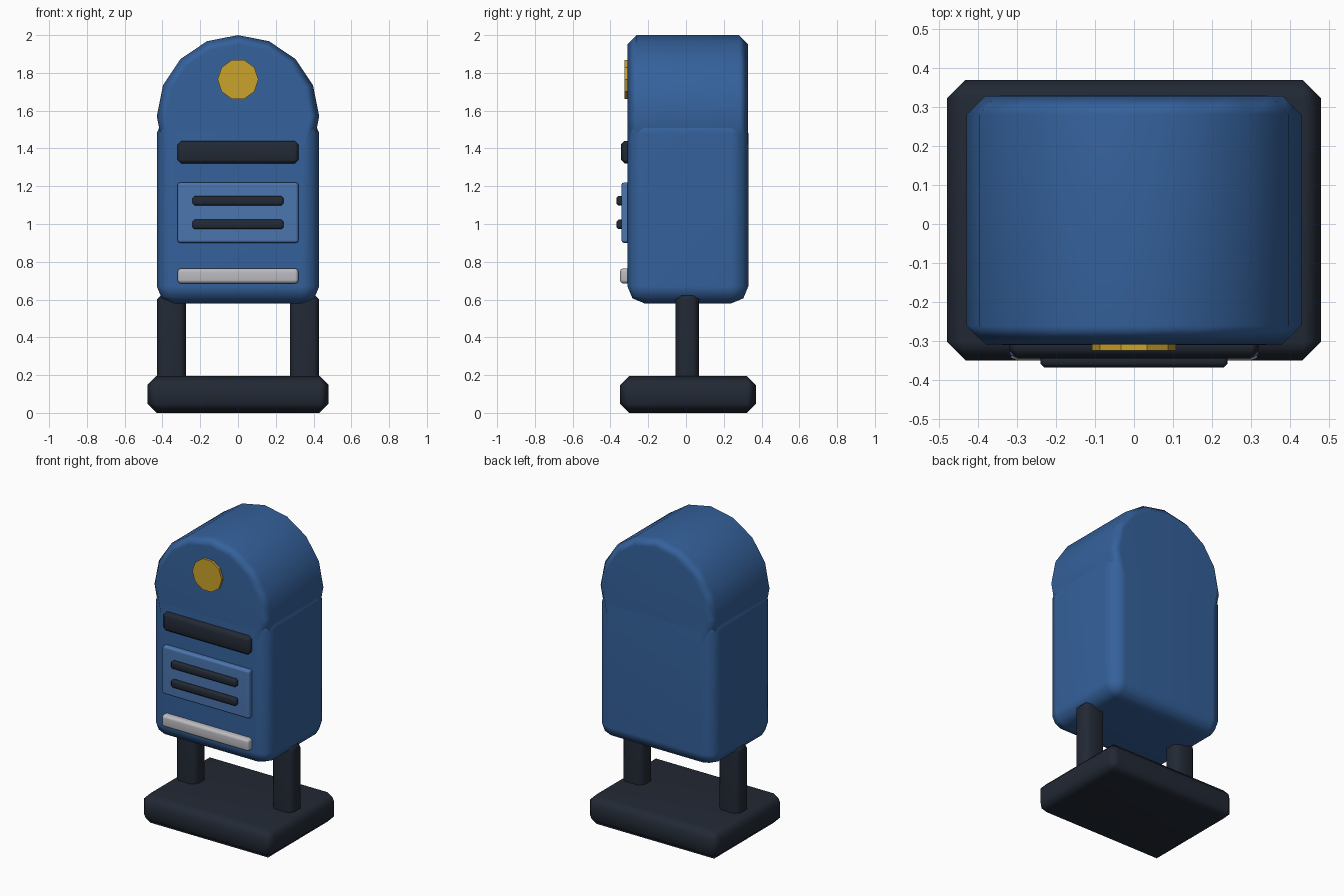
import bpy, bmesh
from math import cos, sin, pi

if "Cube" in bpy.data.objects:
    bpy.data.objects.remove(bpy.data.objects["Cube"])


def material(name, rgb):
    m = bpy.data.materials.new(name)
    m.diffuse_color = (*rgb, 1)
    m.use_nodes = True
    m.node_tree.nodes["Principled BSDF"].inputs["Base Color"].default_value = m.diffuse_color
    return m


BLUE = material("blue_paint", (0.035, 0.12, 0.33))
LIGHT = material("light_blue_paint", (0.07, 0.18, 0.43))
DARK = material("dark_metal", (0.016, 0.022, 0.035))
GOLD = material("gold", (0.6, 0.36, 0.025))
SILVER = material("silver", (0.5, 0.5, 0.53))


def prism(name, profile, y0, y1, mat, bevel=0.0, segments=1):
    """Extrude an x-z profile from y0 to y1 and soften its edges."""
    bm = bmesh.new()
    face = bm.faces.new([bm.verts.new((x, y0, z)) for x, z in profile])
    ext = bmesh.ops.extrude_face_region(bm, geom=[face], use_keep_orig=True)
    verts = [g for g in ext["geom"] if isinstance(g, bmesh.types.BMVert)]
    bmesh.ops.translate(bm, verts=verts, vec=(0, y1 - y0, 0))
    bmesh.ops.recalc_face_normals(bm, faces=bm.faces[:])
    mesh = bpy.data.meshes.new(name)
    bm.to_mesh(mesh)
    bm.free()
    mesh.materials.append(mat)
    ob = bpy.data.objects.new(name, mesh)
    bpy.context.collection.objects.link(ob)
    if bevel:
        mesh.shade_smooth()
        b = ob.modifiers.new("Bevel", "BEVEL")
        b.width, b.segments, b.limit_method = bevel, segments, "ANGLE"
        ob.modifiers.new("Normals", "WEIGHTED_NORMAL")
    return ob


def box(name, x0, x1, y0, y1, z0, z1, mat, bevel, segments=1):
    return prism(name, [(x0, z0), (x1, z0), (x1, z1), (x0, z1)],
                 y0, y1, mat, bevel, segments)


def disc(name, z, r, n, y0, y1, mat, bevel=0.0):
    pts = [(r * cos(2 * pi * i / n), z + r * sin(2 * pi * i / n)) for i in range(n)]
    return prism(name, pts, y0, y1, mat, bevel)


# Base slab and two legs
box("base", -0.48, 0.48, -0.35, 0.37, 0, 0.195, DARK, 0.048)
for side, x in (("left", -0.3525), ("right", 0.3525)):
    box(side + "_leg", x - 0.0775, x + 0.0775, -0.055, 0.07, 0.1, 0.63, DARK, 0.03)

# Body and barrel-shaped top
box("body", -0.43, 0.43, -0.31, 0.33, 0.58, 1.57, BLUE, 0.09, 2)
disc("domed_top", 1.57, 0.43, 16, -0.309, 0.329, BLUE, 0.048)

# Front details
disc("round_badge", 1.765, 0.108, 10, -0.325, -0.29, GOLD)
box("mail_slot", -0.32, 0.32, -0.345, -0.28, 1.32, 1.44, DARK, 0.02)
box("notice_panel", -0.32, 0.32, -0.342, -0.28, 0.90, 1.22, LIGHT, 0.014, 2)
for name, z in (("upper_bar", 1.123), ("lower_bar", 0.998)):
    box(name, -0.24, 0.24, -0.368, -0.33, z - 0.025, z + 0.025, DARK, 0.01)
box("silver_strip", -0.32, 0.32, -0.35, -0.28, 0.685, 0.765, SILVER, 0.018, 2)
